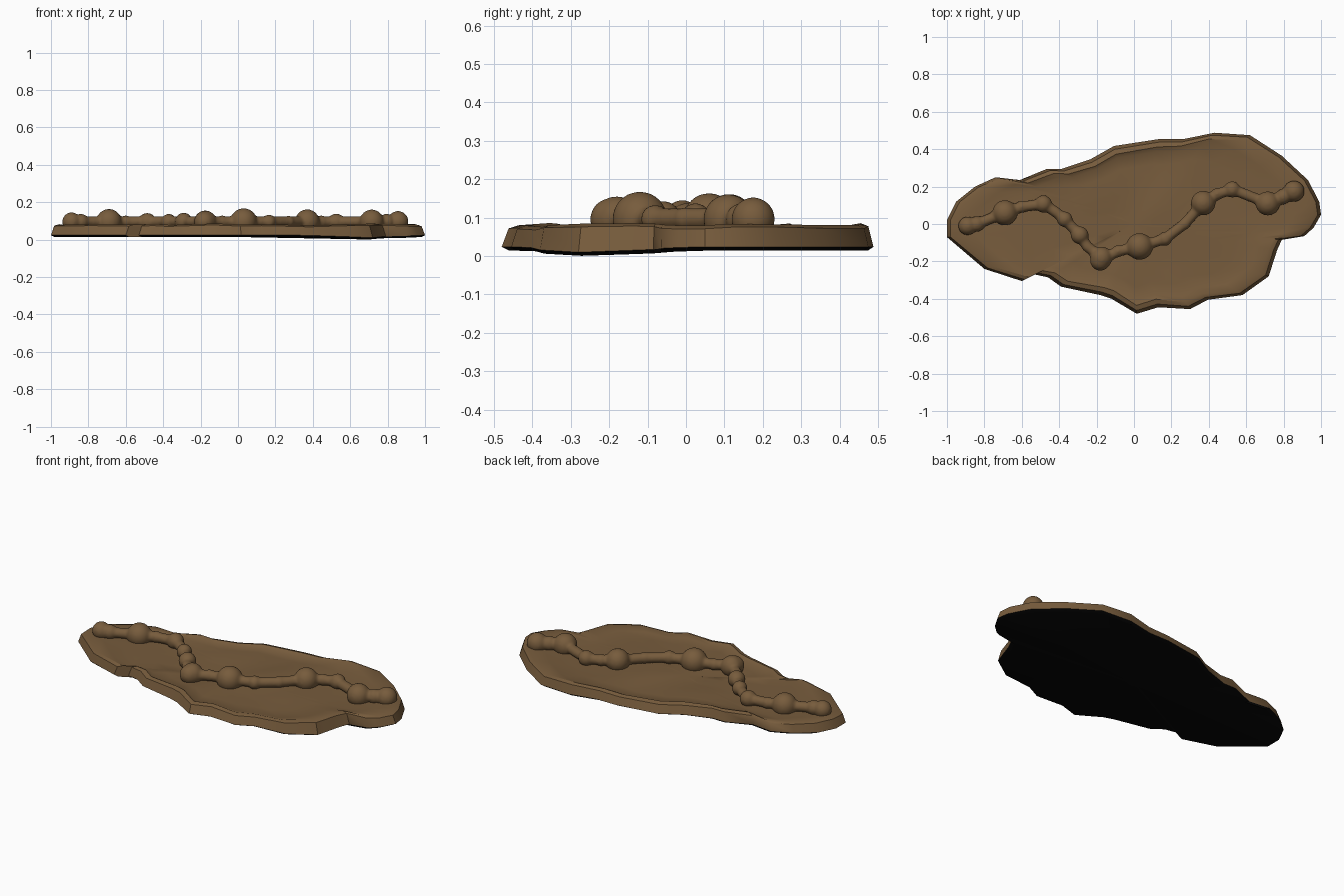
import bpy, bmesh
from math import sin, cos
from mathutils import Vector, Matrix

cube = bpy.data.objects.get("Cube")
if cube:
    bpy.data.objects.remove(cube)


def material(name, rgb):
    m = bpy.data.materials.new(name)
    m.use_nodes = True
    m.diffuse_color = (*rgb, 1)
    bsdf = next(n for n in m.node_tree.nodes if n.type == 'BSDF_PRINCIPLED')
    bsdf.inputs["Base Color"].default_value = (*rgb, 1)
    bsdf.inputs["Roughness"].default_value = 0.9
    return m


brown = material("earth_brown", (0.185, 0.107, 0.046))
black = material("underside_black", (0.002, 0.002, 0.002))


def finish(name, bm, mats, angle):
    bmesh.ops.recalc_face_normals(bm, faces=bm.faces)
    mesh = bpy.data.meshes.new(name)
    bm.to_mesh(mesh)
    bm.free()
    ob = bpy.data.objects.new(name, mesh)
    bpy.context.collection.objects.link(ob)
    for m in mats:
        mesh.materials.append(m)
    bpy.ops.object.select_all(action='DESELECT')
    ob.select_set(True)
    bpy.context.view_layer.objects.active = ob
    bpy.ops.object.shade_smooth_by_angle(angle=angle)
    return ob


# Irregular slab outline, clockwise from the right-hand tip
outline = [(-1, -.07), (-1, .02), (-.95, .12), (-.85, .2), (-.74, .25), (-.61, .235),
           (-.465, .295), (-.385, .295), (-.235, .345), (-.107, .417), (.14, .455),
           (.27, .455), (.43, .488), (.62, .475), (.79, .365), (.93, .235), (.99, .12),
           (1, .05), (.96, -.02), (.91, -.065), (.79, -.085), (.765, -.14), (.72, -.28),
           (.58, -.38), (.395, -.405), (.3, -.455), (.13, -.445), (.015, -.48),
           (-.12, -.4), (-.18, -.38), (-.39, -.335), (-.46, -.285), (-.53, -.27),
           (-.6, -.305), (-.8, -.24)]
outline = [Vector(p) for p in outline]


def ripple(p):
    return sin(7 * p.x + 3 * p.y) * cos(9 * p.y - 2 * p.x) + .6 * sin(17 * p.x - 11 * p.y)


def low(p):
    # the underside sags towards the front left corner
    return .014 - .014 * max(0, 1 - (p - Vector((.72, -.28))).length / .4)


# Slab: rings from the underside, round the rim and in over the top
bm = bmesh.new()
rings = []


def ring(place, height):
    rings.append([bm.verts.new((*q, height(q))) for q in map(place, outline)])


def inset(d):
    return lambda p: p * (1 - d / p.length)


ring(inset(.02), low)
ring(lambda p: p.copy(), lambda p: low(p) + .01)
ring(inset(.018), lambda p: .072 + .004 * ripple(p))
ring(inset(.045), lambda p: .08 + .004 * ripple(p))
for s in (.85, .7, .55, .4, .25, .12):
    ring(lambda p: p * s, lambda p: .066 + .012 * p.length ** 2 + .005 * ripple(p))
n = len(outline)
for a, b in zip(rings, rings[1:]):
    for i in range(n):
        j = (i + 1) % n
        bm.faces.new((a[i], a[j], b[j], b[i]))
for end, z in ((rings[0], .014), (rings[-1], .066)):
    hub = bm.verts.new((0, 0, z))
    for i in range(n):
        bm.faces.new((end[i], end[(i + 1) % n], hub))
bmesh.ops.recalc_face_normals(bm, faces=bm.faces)
for f in bm.faces:
    f.material_index = 1 if f.normal.z < -.25 else 0
finish("ground_slab", bm, (brown, black), .6)

# Knotted root: bulges (x, y, radius) joined by thin links
knots = [(-.89, -.01, .05), (-.84, 0, .042), (-.69, .06, .068), (-.6, .092, .033),
         (-.485, .107, .047), (-.42, .065, .03), (-.37, .025, .042), (-.29, -.06, .048),
         (-.25, -.12, .03), (-.175, -.18, .06), (-.18, -.195, .055), (-.085, -.145, .033),
         (.03, -.12, .072), (.165, -.08, .038), (.27, 0, .032), (.37, .112, .066),
         (.445, .16, .033), (.525, .185, .044), (.605, .155, .03), (.715, .11, .065),
         (.795, .145, .042), (.855, .175, .057)]
bm = bmesh.new()
for x, y, r in knots:
    bmesh.ops.create_uvsphere(bm, u_segments=24, v_segments=16, radius=r,
                              matrix=Matrix.Translation((x, y, .096)))
for a, b in zip(knots, knots[1:]):
    p, q = Vector((*a[:2], .096)), Vector((*b[:2], .096))
    turn = (q - p).to_track_quat('Z', 'Y').to_matrix().to_4x4()
    bmesh.ops.create_cone(bm, cap_ends=True, segments=16, radius1=.029, radius2=.029,
                          depth=(q - p).length, matrix=Matrix.Translation((p + q) / 2) @ turn)
root = finish("knotted_root", bm, (brown,), 3.1)
blend = root.modifiers.new("blend", 'REMESH')
blend.mode = 'VOXEL'
blend.voxel_size = .008
blend.use_smooth_shade = True
soften = root.modifiers.new("soften", 'SMOOTH')
soften.iterations = 6
